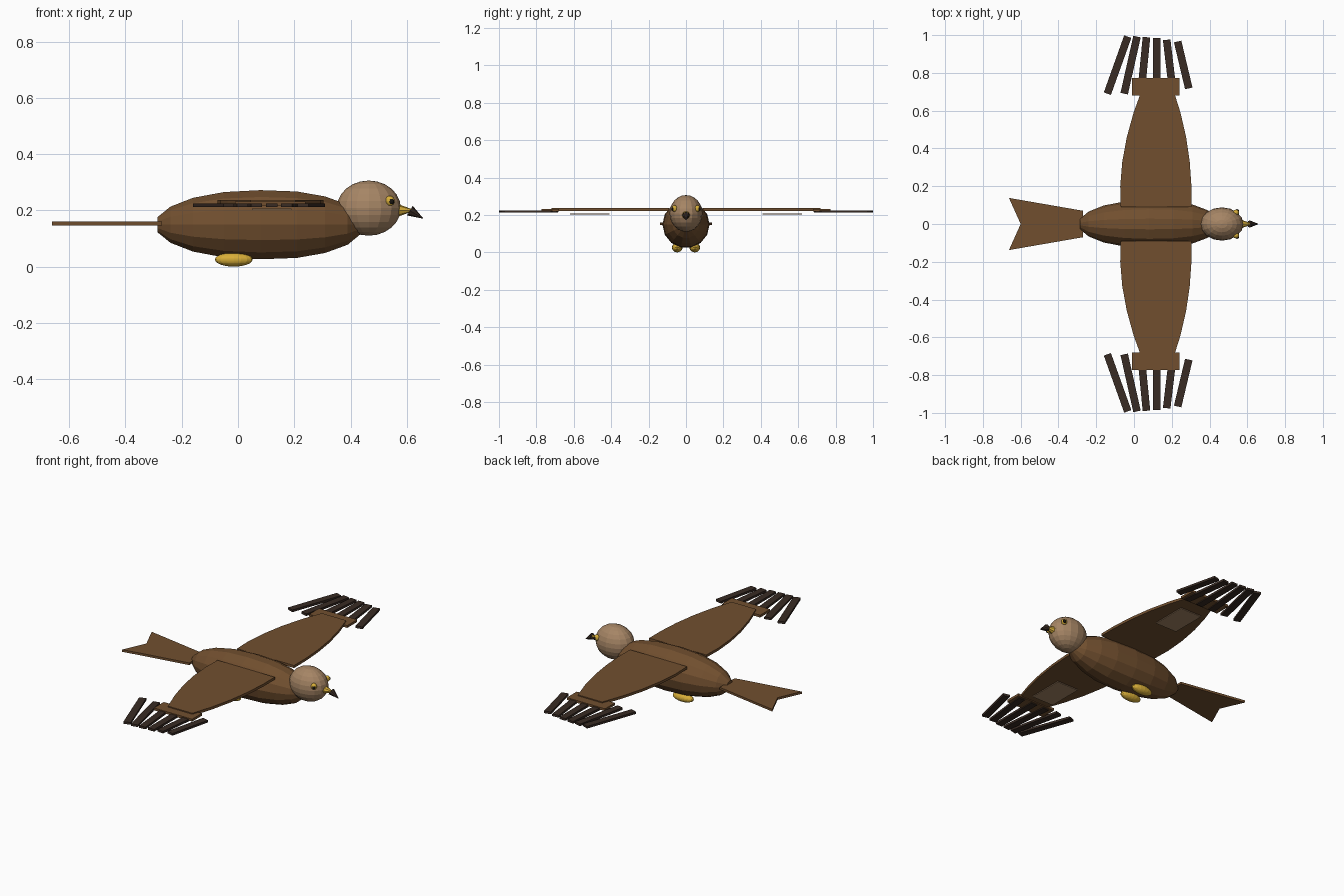
import bpy, bmesh
from math import sin, cos, pi
from mathutils import Vector, Matrix

old = bpy.data.objects.get("Cube")
if old:
    bpy.data.objects.remove(old, do_unlink=True)


def material(name, rgb):
    m = bpy.data.materials.new(name)
    m.use_nodes = True
    color = (*rgb, 1)
    m.diffuse_color = color
    m.node_tree.nodes["Principled BSDF"].inputs["Base Color"].default_value = color
    return m


BROWN = material("brown plumage", (0.165, 0.078, 0.028))
TAN = material("tan plumage", (0.38, 0.235, 0.13))
DARK = material("dark feather", (0.04, 0.024, 0.017))
YELLOW = material("yellow", (0.68, 0.42, 0.04))
BLACK = material("black pupil", (0.01, 0.008, 0.006))


def finish(name, bm, mat):
    bmesh.ops.recalc_face_normals(bm, faces=bm.faces)
    mesh = bpy.data.meshes.new(name)
    bm.to_mesh(mesh)
    bm.free()
    mesh.materials.append(mat)
    obj = bpy.data.objects.new(name, mesh)
    bpy.context.collection.objects.link(obj)
    return obj


def ellipsoid(name, center, radii, mat, seg=16, rings=12):
    bm = bmesh.new()
    bmesh.ops.create_uvsphere(bm, u_segments=seg, v_segments=rings, radius=1,
                              matrix=Matrix.Translation(center) @ Matrix.Diagonal((*radii, 1)))
    return finish(name, bm, mat)


def cone(name, base, tip, radius, mat, seg=8):
    base, tip = Vector(base), Vector(tip)
    axis = tip - base
    place = Matrix.Translation((base + tip) / 2) @ axis.to_track_quat("Z", "Y").to_matrix().to_4x4()
    bm = bmesh.new()
    bmesh.ops.create_cone(bm, cap_ends=True, segments=seg, radius1=radius, radius2=0,
                          depth=axis.length, matrix=place)
    return finish(name, bm, mat)


def slab(name, outline, z0, z1, mat):
    """Flat outline in x, y raised from z0 to z1."""
    bm = bmesh.new()
    face = bm.faces.new([bm.verts.new((x, y, z0)) for x, y in outline])
    up = bmesh.ops.extrude_face_region(bm, geom=[face])["geom"]
    bmesh.ops.translate(bm, vec=(0, 0, z1 - z0),
                        verts=[v for v in up if isinstance(v, bmesh.types.BMVert)])
    return finish(name, bm, mat)


def rect(x0, x1, y0, y1):
    return [(x0, y0), (x1, y0), (x1, y1), (x0, y1)]


def lathe(name, profile, z, mat, seg=14):
    """Rings (x, radius) around an axis along x."""
    bm = bmesh.new()
    rings = [[bm.verts.new((x, r * cos(2 * pi * i / seg), z + r * sin(2 * pi * i / seg)))
              for i in range(seg)] for x, r in profile]
    for a, b in zip(rings, rings[1:]):
        for i in range(seg):
            j = (i + 1) % seg
            bm.faces.new((a[i], a[j], b[j], b[i]))
    bm.faces.new(rings[0])
    bm.faces.new(rings[-1])
    return finish(name, bm, mat)


# Body, head and beak
lathe("body", [(-0.287, 0.027), (-0.24, 0.066), (-0.16, 0.098), (-0.05, 0.119), (0.08, 0.126),
               (0.21, 0.121), (0.31, 0.103), (0.39, 0.073), (0.435, 0.035)], 0.149, BROWN)
ellipsoid("head", (0.465, 0, 0.208), (0.114, 0.088, 0.098), TAN)
cone("beak", (0.565, 0, 0.2), (0.63, 0, 0.2), 0.024, YELLOW)
cone("beak_tip", (0.611, 0, 0.199), (0.66, 0, 0.17), 0.02, DARK)

# Forked tail
slab("tail", [(-0.27, -0.07), (-0.27, 0.07), (-0.662, 0.138), (-0.6, 0), (-0.662, -0.138)],
     0.147, 0.16, BROWN)

# Wing outline: trailing edge outward, leading edge back
trailing = [(-0.07, 0.09), (-0.073, 0.2), (-0.062, 0.33), (-0.038, 0.46),
            (-0.002, 0.59), (0.045, 0.72)]
leading = [(0.205, 0.72), (0.246, 0.59), (0.276, 0.46), (0.295, 0.33),
           (0.304, 0.2), (0.304, 0.09)]

# Tip feathers: inner end and outer end
feathers = [((-0.141, 0.69), (-0.033, 0.992)), ((-0.052, 0.69), (0.016, 0.992)),
            ((0.037, 0.69), (0.066, 0.989)), ((0.121, 0.69), (0.12, 0.985)),
            ((0.207, 0.69), (0.173, 0.975)), ((0.29, 0.718), (0.231, 0.966))]

for side, s in (("left", 1), ("right", -1)):
    def flip(points):
        return [(x, s * y) for x, y in points]

    slab(f"{side}_wing", flip(trailing + leading), 0.222, 0.237, BROWN)
    slab(f"{side}_wing_tip", flip(rect(-0.01, 0.24, 0.68, 0.772)), 0.217, 0.231, BROWN)
    slab(f"{side}_wing_patch", flip(rect(0.05, 0.19, 0.41, 0.62)), 0.201, 0.207, TAN)
    for n, (a, b) in enumerate(feathers, 1):
        a, b = Vector(a), Vector(b)
        d = (b - a).normalized()
        w = Vector((-d.y, d.x)) * 0.02
        slab(f"{side}_feather_{n}", flip([a - w, b - w, b + w, a + w]), 0.212, 0.225, DARK)

    # Eyes and tucked feet
    ellipsoid(f"{side}_eye", (0.54, s * 0.061, 0.234), (0.017, 0.015, 0.018), YELLOW, 12, 8)
    ellipsoid(f"{side}_pupil", (0.546, s * 0.07, 0.232), (0.01, 0.009, 0.01), BLACK, 10, 6)
    ellipsoid(f"{side}_foot", (-0.015, s * 0.047, 0.025), (0.067, 0.028, 0.025), YELLOW)
